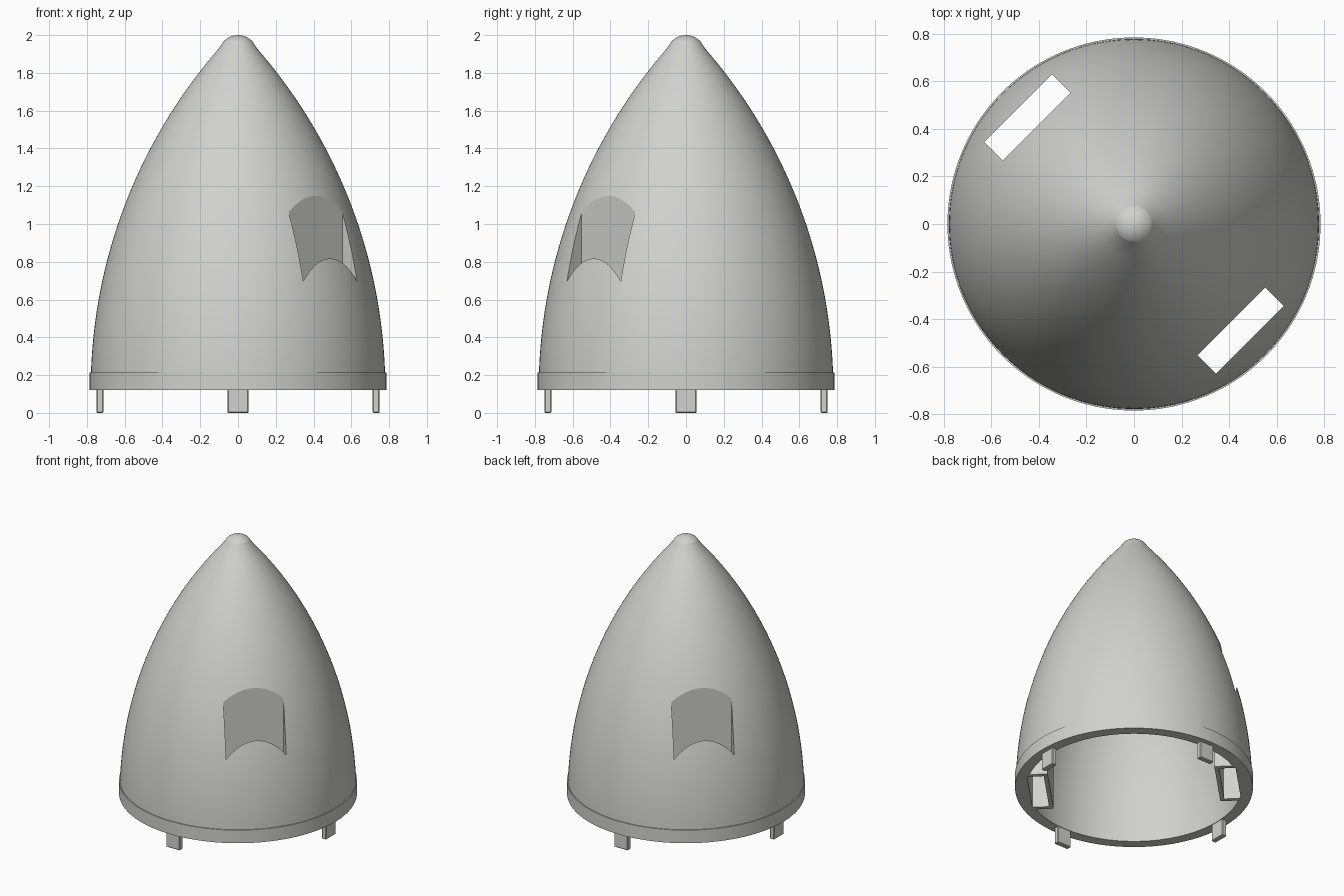
import bpy, bmesh, math
from mathutils import Matrix

if "Cube" in bpy.data.objects:
    bpy.data.objects.remove(bpy.data.objects["Cube"])

BASE_Z, BASE_R, WALL = 0.12, 0.78, 0.07
RHO = 2.75                             # radius of the ogive arc
TIP_R = 0.105                          # radius of the rounded tip
BAND_R, BAND_TOP = 0.785, 0.215        # straight band at the foot

grey = bpy.data.materials.new("light_grey")
grey.diffuse_color = (0.64, 0.64, 0.62, 1)
grey.use_nodes = True
grey.node_tree.nodes["Principled BSDF"].inputs["Base Color"].default_value = grey.diffuse_color


def make_object(name, bm):
    bmesh.ops.recalc_face_normals(bm, faces=bm.faces)
    mesh = bpy.data.meshes.new(name)
    bm.to_mesh(mesh)
    bm.free()
    mesh.materials.append(grey)
    obj = bpy.data.objects.new(name, mesh)
    bpy.context.collection.objects.link(obj)
    return obj


def lathe(name, profile, steps=144):
    """Closed solid turned around z; the profile starts and ends on the axis."""
    bm = bmesh.new()
    rings = []
    for r, z in profile:
        if r < 1e-6:
            rings.append([bm.verts.new((0, 0, z))] * steps)
        else:
            rings.append([bm.verts.new((r * math.cos(2 * math.pi * i / steps),
                                        r * math.sin(2 * math.pi * i / steps), z))
                          for i in range(steps)])
    for a, b in zip(rings, rings[1:]):
        for i in range(steps):
            j = (i + 1) % steps
            bm.faces.new(list(dict.fromkeys((a[i], a[j], b[j], b[i]))))
    return make_object(name, bm)


def box(name, r0, r1, half_width, z0, z1, angle, bevel=0):
    """Upright box from radius r0 to r1, turned to the given angle."""
    bm = bmesh.new()
    bmesh.ops.create_cube(bm, size=1)
    bmesh.ops.scale(bm, vec=(r1 - r0, 2 * half_width, z1 - z0), verts=bm.verts)
    if bevel:
        bmesh.ops.bevel(bm, geom=bm.edges[:], offset=bevel, segments=1, affect='EDGES')
    bmesh.ops.translate(bm, vec=((r0 + r1) / 2, 0, (z0 + z1) / 2), verts=bm.verts)
    bmesh.ops.rotate(bm, matrix=Matrix.Rotation(angle, 3, 'Z'), verts=bm.verts)
    return make_object(name, bm)


def subtract(obj, cutter):
    mod = obj.modifiers.new("cut", 'BOOLEAN')
    mod.operation, mod.solver, mod.object = 'DIFFERENCE', 'EXACT', cutter
    bpy.context.view_layer.objects.active = obj
    bpy.ops.object.modifier_apply(modifier=mod.name)
    bpy.data.objects.remove(cutter)


def arc_r(z, rho):
    return math.sqrt(rho ** 2 - (z - BASE_Z) ** 2) + BASE_R - RHO


# Outer shell: foot band, ogive and a tangent rounded tip
tip_z = 2 - TIP_R
tangent = 0.79                         # polar angle where tip meets ogive
join_z = tip_z + TIP_R * math.cos(tangent)
N = 40
outer = [(0, BASE_Z), (BAND_R, BASE_Z), (BAND_R, BAND_TOP)]
outer += [(arc_r(z, RHO), z) for z in
          (BAND_TOP + (join_z - BAND_TOP) * i / N for i in range(N))]
outer += [(TIP_R * math.sin(a), tip_z + TIP_R * math.cos(a)) for a in
          (tangent * (1 - i / 8) for i in range(9))]
nose_cone = lathe("nose_cone", outer)

# Cavity: the same arc set in by the wall thickness
inner_rho = RHO - WALL
top = BASE_Z + math.sqrt(inner_rho ** 2 - (RHO - BASE_R) ** 2)
cavity_profile = [(0, -0.1), (BASE_R - WALL, -0.1)]
cavity_profile += [(arc_r(z, inner_rho), z) for z in
                   (BASE_Z + (top - BASE_Z) * i / N for i in range(N))]
cavity = lathe("cavity", cavity_profile + [(0, top)])

# Two opposite ducts: thin walls left standing in the cavity, then open slots
slot_angles = (-math.pi / 4, 3 * math.pi / 4)
for a in slot_angles:
    subtract(cavity, box("duct_wall", 0.552, 0.95, 0.23, -0.3, 1.5, a))
subtract(nose_cone, cavity)
for a in slot_angles:
    subtract(nose_cone, box("slot", 0.58, 0.69, 0.201, -0.2, 1.6, a))

bpy.ops.object.select_all(action='DESELECT')
nose_cone.select_set(True)
bpy.context.view_layer.objects.active = nose_cone
bpy.ops.object.shade_smooth_by_angle(angle=math.radians(12))

# Four locating tabs below the rim
for i in range(4):
    box(f"tab_{i + 1}", 0.713, 0.75, 0.056, 0.0, 0.14, i * math.pi / 2, bevel=0.005)
